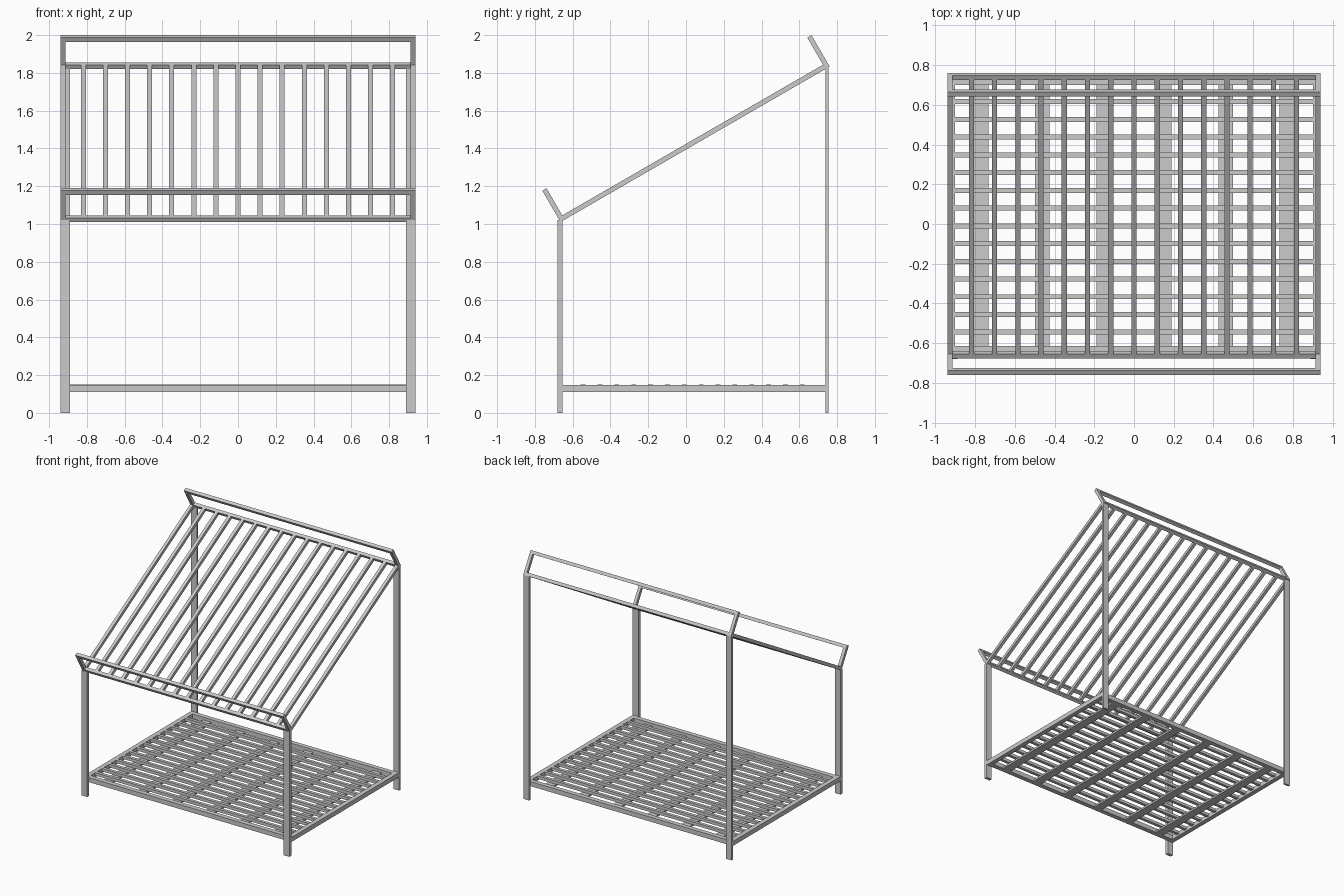
import bpy, math
from mathutils import Vector

if "Cube" in bpy.data.objects:
    bpy.data.objects.remove(bpy.data.objects["Cube"])

T = 0.026                      # square tube size
A = math.radians(30)           # roof pitch
W = 0.927                      # roof half width, to tube centres


def box(name, lo, hi, tilt=0.0):
    """Box from corner lo to corner hi, tilted about x through its centre."""
    lo, hi = Vector(lo), Vector(hi)
    bpy.ops.mesh.primitive_cube_add(size=1, location=(lo + hi) / 2, rotation=(tilt, 0, 0))
    ob = bpy.context.object
    ob.name = name
    ob.scale = hi - lo
    return ob


def cross_bar(name, y, z):
    h = T / 2
    box(name, (-W - h, y - h, z - h), (W + h, y + h, z + h), A)


def sloped(name, x, p, q, trim):
    """Tube in the y-z plane from p to q; trim shortens both ends."""
    d = Vector(q) - Vector(p)
    m = (Vector(p) + Vector(q)) / 2
    l, h = d.length / 2 - trim, T / 2
    box(name, (x - h, m.x - l, m.y - h), (x + h, m.x + l, m.y + h), math.atan2(d.y, d.x))


# Roof profile points (y, z): low corner, high corner and their lip tips
low = Vector((-0.66, 1.028))
high = Vector((0.743, 1.838))
lip = Vector((-math.sin(A), math.cos(A))) * 0.166

# Long bars of the sloping frame and of both lips
for name, p in (("low_rail", low), ("high_rail", high),
                ("low_lip_rail", low + lip), ("high_lip_rail", high + lip)):
    cross_bar(name, p.x, p.y)

# Sloping bars, sides included
for i in range(17):
    x = -W if i == 0 else W if i == 16 else (i - 8) * 0.117
    sloped("roof_side" if i in (0, 16) else "roof_bar", x, low, high, T / 2)

for s in (-1, 1):
    # Lip end pieces
    sloped("low_lip_end", s * W, low, low + lip, T / 2)
    sloped("high_lip_end", s * W, high, high + lip, T / 2)
    # Legs
    a, b = sorted((s * 0.889, s * 0.94))
    box("front_leg", (a, -0.679, 0), (b, -0.653, 1.022))
    box("back_leg", (a, 0.738, 0), (b, 0.755, 1.836))
    # Floor frame sides
    a, b = sorted((s * 0.902, s * 0.94))
    box("floor_side_beam", (a, -0.653, 0.111), (b, 0.738, 0.148))

# Floor frame front and back
box("floor_front_beam", (-0.902, -0.653, 0.111), (0.902, -0.614, 0.148))
box("floor_back_beam", (-0.902, 0.70, 0.111), (0.902, 0.738, 0.148))

# Wide boards under the slats
for i in range(6):
    x = (i - 2.5) * 0.308
    box("floor_board", (x - 0.036, -0.614, 0.111), (x + 0.036, 0.70, 0.126))

# Floor slats
for i in range(14):
    y = -0.545 + i * 0.0893
    box("floor_slat", (-0.902, y - 0.0125, 0.126), (0.902, y + 0.0125, 0.150))
